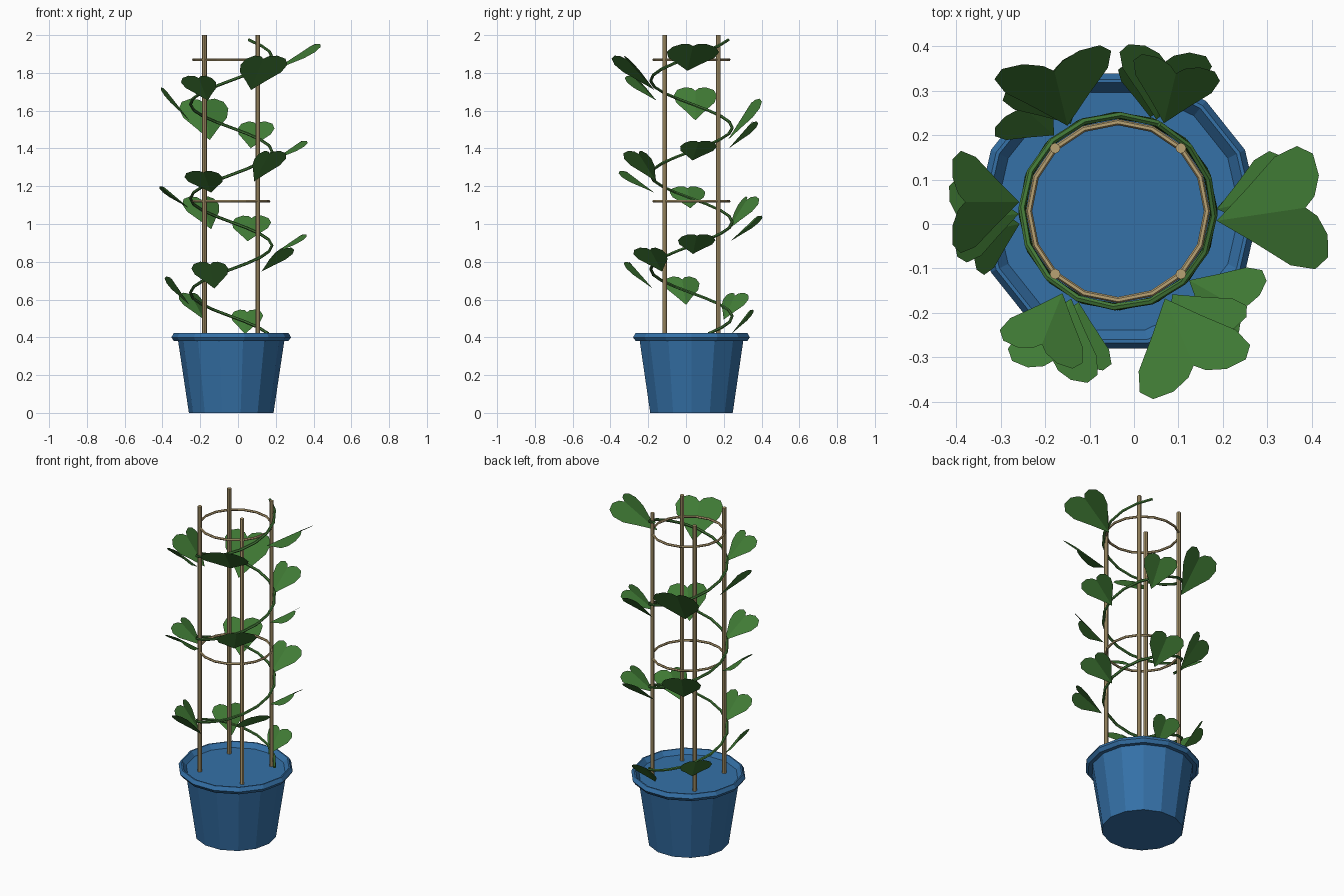
import bpy, bmesh, math
from mathutils import Vector, Matrix

if "Cube" in bpy.data.objects:
    bpy.data.objects.remove(bpy.data.objects["Cube"], do_unlink=True)

CX, CY = -0.036, 0.029          # axis of pot and trellis
TURN = 2 * math.pi


def material(name, rgb):
    mat = bpy.data.materials.new(name)
    mat.use_nodes = True
    mat.diffuse_color = (*rgb, 1)
    mat.node_tree.nodes["Principled BSDF"].inputs["Base Color"].default_value = (*rgb, 1)
    return mat


BLUE = material("pot_blue", (0.035, 0.165, 0.39))
WOOD = material("cane_tan", (0.48, 0.36, 0.175))
LEAF = material("leaf_green", (0.052, 0.2, 0.036))
VINE = material("vine_green", (0.058, 0.195, 0.04))


def finish(bm, name, mat):
    mesh = bpy.data.meshes.new(name)
    bm.to_mesh(mesh)
    bm.free()
    mesh.materials.append(mat)
    obj = bpy.data.objects.new(name, mesh)
    bpy.context.collection.objects.link(obj)
    return obj


def polar(radius, angle, z):
    return Vector((CX + radius * math.cos(angle), CY + radius * math.sin(angle), z))


def lathe(name, profile, sides, mat):
    """Turn a radius/height profile about the axis and cap both ends."""
    bm = bmesh.new()
    rings = [[bm.verts.new(polar(r, TURN * i / sides, z)) for i in range(sides)]
             for r, z in profile]
    for low, high in zip(rings, rings[1:]):
        for i in range(sides):
            j = (i + 1) % sides
            bm.faces.new((low[i], low[j], high[j], high[i]))
    bm.faces.new(rings[0][::-1])
    bm.faces.new(rings[-1])
    return finish(bm, name, mat)


def tube(name, points, thickness, mat, closed=False):
    """Sweep a thin round tube along a path."""
    curve = bpy.data.curves.new(name, "CURVE")
    curve.dimensions = "3D"
    curve.bevel_depth = thickness
    curve.bevel_resolution = 1
    curve.use_fill_caps = True
    spline = curve.splines.new("POLY")
    spline.points.add(len(points) - 1)
    for slot, p in zip(spline.points, points):
        slot.co = (*p, 1)
    spline.use_cyclic_u = closed
    obj = bpy.data.objects.new(name, curve)
    bpy.context.collection.objects.link(obj)
    bpy.ops.object.select_all(action="DESELECT")
    obj.select_set(True)
    bpy.context.view_layer.objects.active = obj
    bpy.ops.object.convert(target="MESH")
    obj = bpy.context.object
    obj.data.materials.clear()
    obj.data.materials.append(mat)
    for poly in obj.data.polygons:
        poly.use_smooth = False


# Pot with a rolled rim and a recessed filling
lathe("pot", [(0.224, 0), (0.281, 0.38), (0.303, 0.38), (0.317, 0.4), (0.304, 0.422),
              (0.296, 0.422), (0.274, 0.395)], 14, BLUE)

# Four canes
for i in range(4):
    bm = bmesh.new()
    bmesh.ops.create_cone(bm, cap_ends=True, segments=8, radius1=0.012, radius2=0.012, depth=1.62)
    bmesh.ops.translate(bm, verts=bm.verts, vec=polar(0.2, TURN * (i + 0.5) / 4, 1.19))
    finish(bm, f"cane_{i + 1}", WOOD)

# Two hoops tying the canes together
for name, z in (("lower_hoop", 1.12), ("upper_hoop", 1.87)):
    tube(name, [polar(0.2, TURN * i / 16, z) for i in range(16)], 0.007, WOOD, True)

# Climbing stem, winding about three times around the canes
START, PITCH, STEPS = math.radians(25), 0.5, 50
stem = []
for i in range(STEPS + 1):
    z = 0.42 + 1.555 * i / STEPS
    stem.append(polar(0.216, START + TURN * (z - 0.42) / PITCH, z))
tube("stem", stem, 0.008, VINE)

# Heart leaves: half outline along the midrib, mirrored and folded
HALF = [(0.3, 0.22), (0.58, 0.44), (0.8, 0.5), (0.95, 0.42), (1, 0.24), (0.95, 0.08)]
FOLD = 0.2


def leaf(name, base, azimuth, tilt, size):
    bm = bmesh.new()
    tip, notch = bm.verts.new((0, 0, 0)), bm.verts.new((0.86, 0, 0))
    for side in (1, -1):
        edge = [bm.verts.new((u, side * v, -FOLD * v)) for u, v in HALF]
        loop = [tip, *edge, notch]
        bm.faces.new(loop[::-side])
    place = (Matrix.Translation(base) @ Matrix.Rotation(azimuth, 4, "Z")
             @ Matrix.Rotation(-tilt, 4, "Y") @ Matrix.Scale(size, 4))
    bmesh.ops.transform(bm, matrix=place, verts=bm.verts)
    for f in bm.faces:
        f.normal_update()
        if f.normal.z < 0:
            f.normal_flip()
    finish(bm, name, LEAF)


# Per leaf, from the bottom: size (percent), tilt, shift round the stem, twist (degrees)
LEAVES = [(17, 52, -3, 12), (18, 55, -3, 8), (19, 55, -5, 5),
          (20, 48, -5, 12), (20, 42, 5, 15), (20, 34, -8, 6),
          (21, 43, -2, 14), (22, 55, -10, 0), (19, 40, -6, 5),
          (21, 36, -5, 12), (22, 50, -3, 8), (20, 34, -4, 12),
          (20, 48, -2, 14), (27, 57, -3, -17), (23, 52, -8, 5),
          (20, 44, -6, 12), (27, 45, -3, -5), (28, 33, -6, 14)]
for i, (percent, *angles) in enumerate(LEAVES):
    size = percent / 100
    tilt, shift, twist = map(math.radians, angles)
    angle = math.radians(74 + 59.2 * i) + shift
    z = 0.485 + 0.0825 * i - 0.5 * size * math.sin(tilt)
    leaf(f"leaf_{i + 1}", polar(0.223, angle, z), angle + twist, tilt, size)
